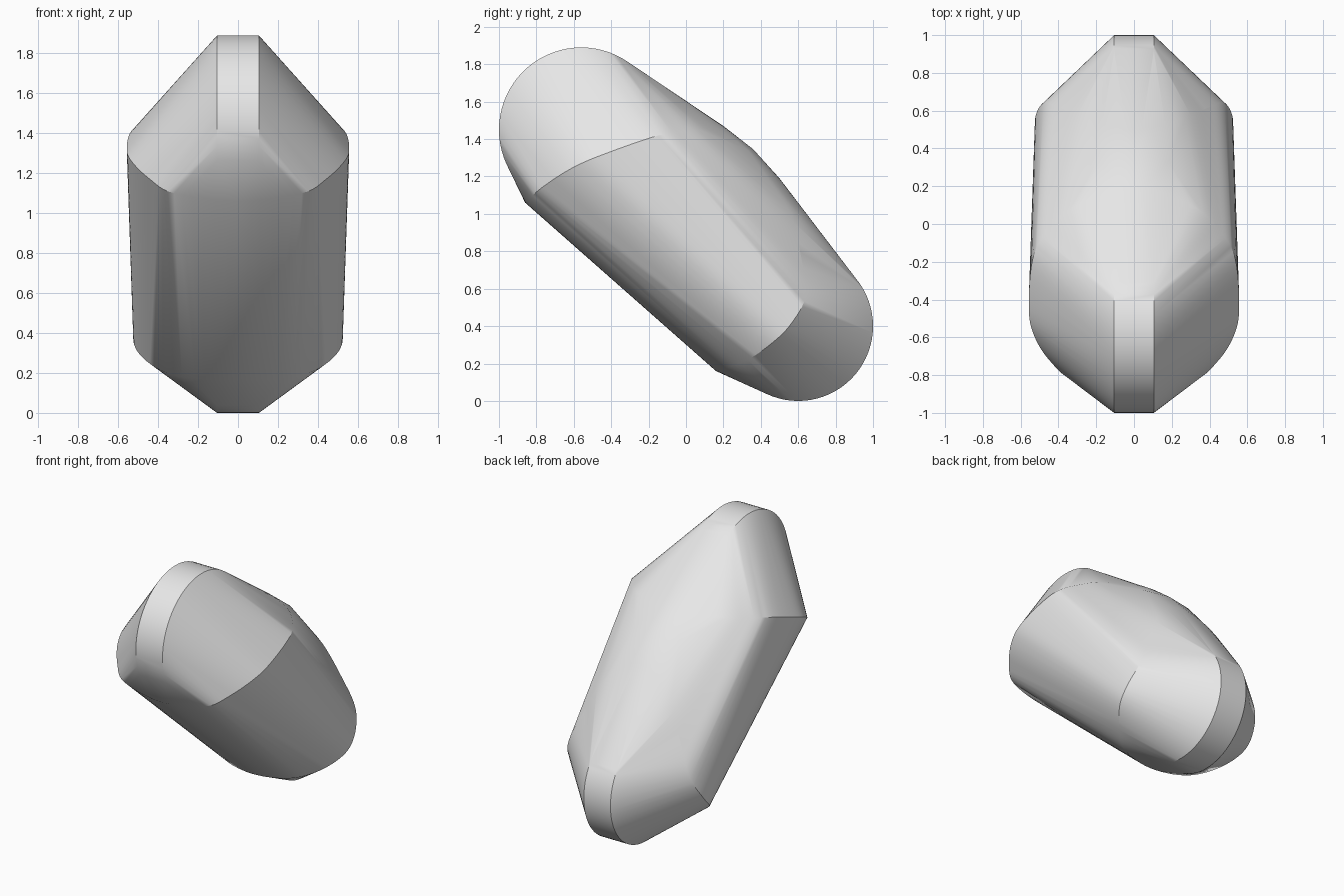
import bpy, bmesh, math
from mathutils import Vector

cube = bpy.data.objects.get("Cube")
if cube:
    bpy.data.objects.remove(cube, do_unlink=True)


def disc_rims(y, z, radius, half_width, segments=72):
    """Two parallel circular rims, facing sideways."""
    points = []
    for i in range(segments):
        a = math.tau * i / segments
        for side in (-1, 1):
            points.append((side * half_width, y + radius * math.cos(a), z + radius * math.sin(a)))
    return points


def smooth_ring(half, steps=6):
    """Mirror a half outline across x and round it with a Catmull-Rom curve."""
    right = [Vector(p) for p in half]
    left = [Vector((-p.x, p.y, p.z)) for p in reversed(right[1:-1])]
    ring = right + left
    n = len(ring)
    points = []
    for i in range(n):
        a, b, c, d = (ring[(i + k) % n] for k in (-1, 0, 1, 2))
        for s in range(steps):
            t = s / steps
            points.append(0.5 * (2 * b + (c - a) * t + (2 * a - 5 * b + 4 * c - d) * t ** 2
                                 + (3 * b - a - 3 * c + d) * t ** 3))
    return points


# Wide shoulder outlines, from the underside centre round to the top centre
upper_shoulder = [(0, -.86, 1.06), (.32, -.82, 1.1), (.44, -.73, 1.17), (.525, -.6, 1.25),
                  (.557, -.45, 1.315), (.535, -.18, 1.41), (.45, -.03, 1.44),
                  (.3, .1, 1.46), (0, .2, 1.47)]
lower_shoulder = [(0, .16, .16), (.25, .21, .175), (.4, .33, .22), (.505, .46, .31),
                  (.523, .56, .41), (.48, .64, .56), (.4, .62, .75),
                  (.24, .55, 1.05), (0, .5, 1.19)]
back_ridge = [(-.18, .33, 1.34), (0, .36, 1.345), (.18, .33, 1.34)]

# Rounded narrow ends and wide shoulders, wrapped in one convex skin
points = disc_rims(-.56, 1.45, .44, .105) + disc_rims(.6, .4, .4, .105)
points += smooth_ring(upper_shoulder) + smooth_ring(lower_shoulder) + back_ridge

bm = bmesh.new()
for p in points:
    bm.verts.new(p)
hull = bmesh.ops.convex_hull(bm, input=bm.verts[:])
bmesh.ops.delete(bm, geom=[v for v in bm.verts if not v.link_faces], context='VERTS')
bmesh.ops.recalc_face_normals(bm, faces=bm.faces[:])
mesh = bpy.data.meshes.new("capsule_body")
bm.to_mesh(mesh)
bm.free()
body = bpy.data.objects.new("capsule_body", mesh)
bpy.context.collection.objects.link(body)

# Plain grey finish
grey = bpy.data.materials.new("light_grey")
grey.use_nodes = True
colour = (.8, .8, .8, 1)
grey.diffuse_color = colour
grey.node_tree.nodes["Principled BSDF"].inputs["Base Color"].default_value = colour
mesh.materials.append(grey)

# Smooth skin with sharp rims
bpy.ops.object.select_all(action='DESELECT')
body.select_set(True)
bpy.context.view_layer.objects.active = body
bpy.ops.object.shade_smooth_by_angle(angle=math.radians(30))
